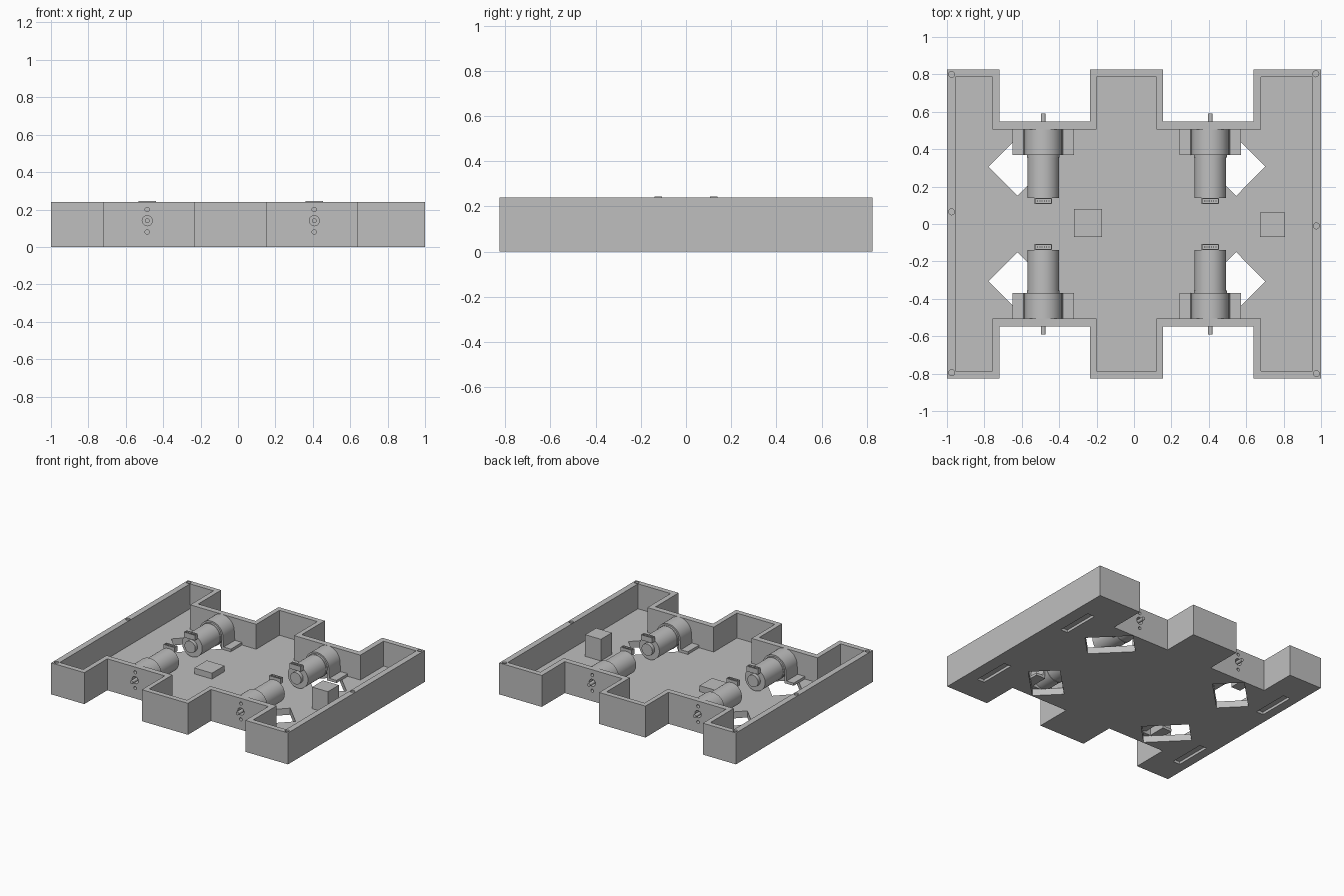
import bpy, bmesh
from math import sin, cos, pi, radians
from mathutils import Matrix, Vector

if "Cube" in bpy.data.objects:
    bpy.data.objects.remove(bpy.data.objects["Cube"])

grey = bpy.data.materials.new("plain_grey")
grey.use_nodes = True
COLOUR = (0.52, 0.52, 0.52, 1)
grey.diffuse_color = COLOUR
grey.node_tree.nodes["Principled BSDF"].inputs["Base Color"].default_value = COLOUR

HEIGHT, FLOOR, AXIS = 0.24, 0.05, 0.14


def finish(name, bm, smooth=False):
    bmesh.ops.recalc_face_normals(bm, faces=bm.faces)
    mesh = bpy.data.meshes.new(name)
    bm.to_mesh(mesh)
    bm.free()
    mesh.materials.append(grey)
    ob = bpy.data.objects.new(name, mesh)
    bpy.context.collection.objects.link(ob)
    if smooth:
        bpy.ops.object.select_all(action='DESELECT')
        ob.select_set(True)
        bpy.context.view_layer.objects.active = ob
        bpy.ops.object.shade_smooth_by_angle(angle=radians(35))
    return ob


def prism(name, pts, lo, hi, along='Z', smooth=False):
    """Extrude a 2D outline along Z, or an x-z outline along Y."""
    bm = bmesh.new()
    place = (lambda u, v: (u, v, lo)) if along == 'Z' else (lambda u, v: (u, lo, v))
    face = bm.faces.new([bm.verts.new(place(u, v)) for u, v in pts])
    new = bmesh.ops.extrude_face_region(bm, geom=[face])["geom"]
    shift = Vector((0, 0, hi - lo) if along == 'Z' else (0, hi - lo, 0))
    bmesh.ops.translate(bm, vec=shift, verts=[g for g in new if isinstance(g, bmesh.types.BMVert)])
    return finish(name, bm, smooth)


def box(name, x0, x1, y0, y1, z0, z1):
    return prism(name, [(x0, y0), (x1, y0), (x1, y1), (x0, y1)], z0, z1)


def arc(cx, cy, r, start, end, n):
    return [(cx + r * cos(start + (end - start) * i / n),
             cy + r * sin(start + (end - start) * i / n)) for i in range(n + 1)]


def rod(name, cx, cy, r, lo, hi, along='Z', n=32):
    return prism(name, arc(cx, cy, r, 0, 2 * pi, n)[:-1], lo, hi, along, True)


def mirrored(half):
    return half + [(x, -y) for x, y in reversed(half)]


def cut(target, cutter):
    mod = target.modifiers.new("cut", 'BOOLEAN')
    mod.operation, mod.solver, mod.object = 'DIFFERENCE', 'EXACT', cutter
    bpy.context.view_layer.objects.active = target
    bpy.ops.object.modifier_apply(modifier=mod.name)
    bpy.data.objects.remove(cutter)


# Tray with three bays at each end
OUT, NOTCH = 0.825, 0.548
outer = [(-1, OUT), (-.72, OUT), (-.72, NOTCH), (-.235, NOTCH), (-.235, OUT),
         (.155, OUT), (.155, NOTCH), (.64, NOTCH), (.64, OUT), (1, OUT)]
IN, WALL = 0.785, 0.505
inner = [(-.955, IN), (-.757, IN), (-.757, WALL), (-.2, WALL), (-.2, IN),
         (.12, IN), (.12, WALL), (.68, WALL), (.68, IN), (.955, IN)]
tray = prism("chassis_tray", mirrored(outer), 0, HEIGHT)
cut(tray, prism("cavity_cutter", mirrored(inner), FLOOR, HEIGHT + .1))

# Screw holes in the rim
for x, y in [(-.975, .8), (.972, .803), (-.975, -.795), (.975, -.8), (-.975, .065), (.975, -.01)]:
    cut(tray, rod("screw_cutter", x, y, .016, .14, .3, n=20))

# Shallow recesses under the side bays
for x in (-.9, .872):
    for y in (-.47, .43):
        cut(tray, box("recess_cutter", x - .03, x + .03, y - .145, y + .145, -.05, .02))


def motor_unit(mx, side, end, label):
    def span(a, b):
        return min(a * end, b * end), max(a * end, b * end)

    # Diagonal wheel slot through the floor
    slot = [(.293, .307), (.138, .15), (-.097, .385), (.058, .542)]
    cut(tray, prism("slot_cutter", [(mx + side * u, end * v) for u, v in slot], -.05, FLOOR + .001))

    # Shaft hole and two screw holes through the end wall
    for z, r in ((AXIS, .027), (.08, .012), (.2, .012)):
        cut(tray, rod("wall_cutter", mx, z, r, *span(.45, .6), along='Y', n=20))

    # Motor can, rear cap and output shaft
    rod(label + "_motor_body", mx, AXIS, .085, *span(.14, .5), along='Y', n=48)
    rod(label + "_motor_rim", mx, AXIS, .088, *span(.355, .37), along='Y', n=48)
    rod(label + "_motor_cap", mx, AXIS, .045, *span(.112, .141), along='Y')
    rod(label + "_shaft", mx, AXIS, .013, *span(.49, .59), along='Y', n=20)

    # Saddle bracket with flat feet
    foot = FLOOR + .02
    saddle = [(mx + .165, FLOOR), (mx + .165, foot), (mx + .105, foot)]
    saddle += arc(mx, AXIS, .1, 0, pi, 28)
    saddle += [(mx - .105, foot), (mx - .165, foot), (mx - .165, FLOOR), (mx - .086, FLOOR)]
    saddle += arc(mx, AXIS, .086, pi, 0, 28) + [(mx + .086, FLOOR)]
    prism(label + "_bracket", saddle, *span(.37, WALL), along='Y', smooth=True)

    # Cable socket with a row of pins
    y0, y1 = span(.106, .14)
    box(label + "_socket_base", mx - .047, mx + .047, y0, y1, .205, .222)
    for y in (y0, y1 - .006):
        box(label + "_socket_side", mx - .047, mx + .047, y, y + .006, .222, .245)
    for x in (-.047, .041):
        box(label + "_socket_end", mx + x, mx + x + .006, y0 + .006, y1 - .006, .222, .245)
    for i in range(6):
        x, y = mx - .03 + i * .012, (y0 + y1) / 2
        box(label + "_pin", x - .003, x + .003, y - .003, y + .003, .222, .242)


for mx, side, across in ((-.485, -1, "right"), (.408, 1, "left")):
    for end, depth in ((-1, "front"), (1, "back")):
        motor_unit(mx, side, end, depth + "_" + across)

# Loose components on the floor
box("circuit_slab", -.32, -.17, -.07, .08, FLOOR, .095)
box("battery_block", .675, .808, -.07, .062, FLOOR, .215)
